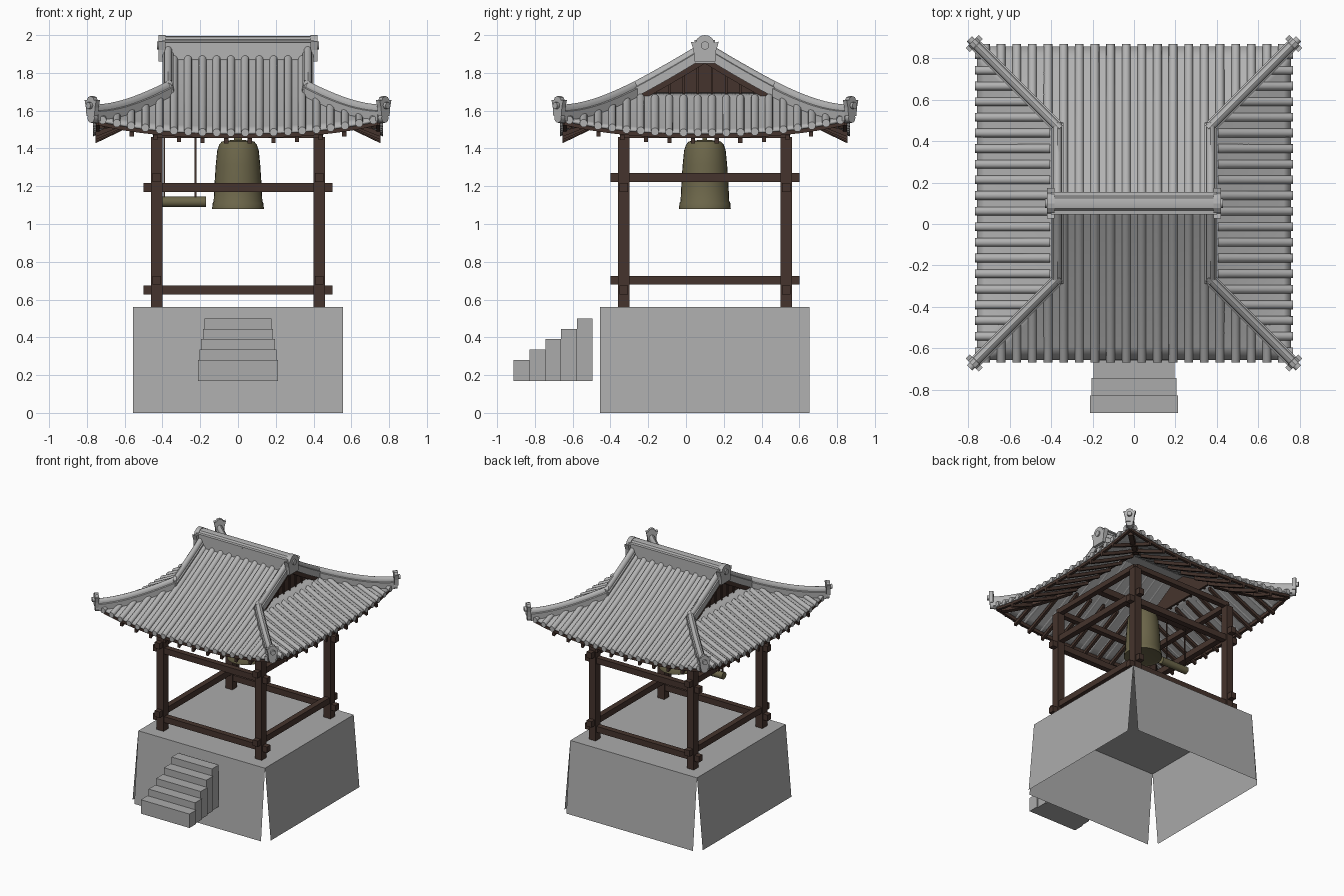
import bpy, bmesh, math
from mathutils import Vector

if "Cube" in bpy.data.objects:
    bpy.data.objects.remove(bpy.data.objects["Cube"])

YC = 0.1        # pavilion centre in y
HALF = 0.77     # half width of the eaves
GABLE = 0.37    # half length of the upper roof


def material(name, r, g, b):
    m = bpy.data.materials.new(name)
    m.use_nodes = True
    m.diffuse_color = (r, g, b, 1)
    m.node_tree.nodes["Principled BSDF"].inputs["Base Color"].default_value = (r, g, b, 1)
    return m


TILE = material("roof tile grey", 0.45, 0.45, 0.45)
STONE = material("stone grey", 0.41, 0.41, 0.41)
WOOD = material("dark brown wood", 0.06, 0.034, 0.026)
BRONZE = material("olive bronze", 0.15, 0.133, 0.068)


def finish(name, bm, mat, smooth=False, recalc=True):
    if recalc:
        bmesh.ops.recalc_face_normals(bm, faces=bm.faces)
    me = bpy.data.meshes.new(name)
    bm.to_mesh(me)
    bm.free()
    me.materials.append(mat)
    ob = bpy.data.objects.new(name, me)
    bpy.context.collection.objects.link(ob)
    if smooth:
        bpy.ops.object.select_all(action='DESELECT')
        ob.select_set(True)
        bpy.context.view_layer.objects.active = ob
        bpy.ops.object.shade_smooth_by_angle(angle=math.radians(40))
    return ob


def sweep(name, paths, section, mat, smooth=False):
    """Carry a (sideways, upward) section along each path."""
    bm = bmesh.new()
    for path in paths:
        pts = [Vector(p) for p in path]
        rings = []
        for i, p in enumerate(pts):
            t = pts[min(i + 1, len(pts) - 1)] - pts[max(i - 1, 0)]
            side = t.cross(Vector((0, 0, 1))).normalized()
            rings.append([bm.verts.new(p + side * s + Vector((0, 0, u))) for s, u in section])
        n = len(section)
        for a, b in zip(rings, rings[1:]):
            for k in range(n):
                bm.faces.new((a[k], a[(k + 1) % n], b[(k + 1) % n], b[k]))
        bm.faces.new(rings[0])
        bm.faces.new(rings[-1])
    return finish(name, bm, mat, smooth)


def boxes(name, spans, mat):
    """Boxes given as (x0, x1, y0, y1, z0, z1)."""
    bm = bmesh.new()
    for x0, x1, y0, y1, z0, z1 in spans:
        vs = bmesh.ops.create_cube(bm, size=1)["verts"]
        for v in vs:
            v.co = ((x0 + x1) / 2 + v.co.x * (x1 - x0),
                    (y0 + y1) / 2 + v.co.y * (y1 - y0),
                    (z0 + z1) / 2 + v.co.z * (z1 - z0))
    return finish(name, bm, mat)


def rect(w, low, high):
    return [(-w, low), (w, low), (w, high), (-w, high)]


def circle(r, n=12):
    return [(r * math.cos(k * math.tau / n), r * math.sin(k * math.tau / n)) for k in range(n)]


def mirrored(half):
    return half + [(-s, u) for s, u in reversed(half) if s > 0]


def roof_z(d, a):
    """Height at distance d from the centre, a along the eave."""
    return 1.9 - 0.62 * d + 0.1 * d * d + 0.08 * (abs(a) / HALF) ** 2.5 * (d / HALF) ** 2


def place(side, d, a, dz=0):
    x, y = [(a, -d), (d, a), (-a, d), (-d, -a)][side]
    return Vector((x, YC + y, roof_z(d, a) + dz))


def slope(side, d0, d1, a, dz=0, n=8):
    return [place(side, d0 + (d1 - d0) * i / n, a, dz) for i in range(n + 1)]


# Plinth: flat top and four outward leaning panels, open at the corners
R, LEAN, TOP = 0.555, 0.05, 0.56
bm = bmesh.new()
bm.faces.new([bm.verts.new((x * R, YC + y * R, TOP)) for x, y in ((-1, -1), (1, -1), (1, 1), (-1, 1))])
for s in range(4):
    quad = []
    for d, a, z in ((R + LEAN, -R, 0), (R + LEAN, R, 0), (R, R, TOP), (R, -R, TOP)):
        p = place(s, d, a)
        quad.append(bm.verts.new((p.x, p.y, z)))
    bm.faces.new(quad)
finish("stone_plinth", bm, STONE, recalc=False)

# Steps
boxes("stone_steps", [(-0.213 + 0.009 * i, 0.213 - 0.009 * i, -0.912 + 0.0835 * i, -0.828 + 0.0835 * i,
                       0.17, 0.28 + 0.055 * i) for i in range(5)], STONE)

# Posts and tie beams
P, H = 0.43, 0.03
boxes("posts", [(x - H, x + H, YC + y - H, YC + y + H, TOP, 1.46) for x in (-P, P) for y in (-P, P)], WOOD)
ties = []
for z in (0.627, 1.17):
    for p in (-P, P):
        ties.append((-0.5, 0.5, YC + p - 0.022, YC + p + 0.022, z, z + 0.047))
        ties.append((p - 0.022, p + 0.022, YC - 0.5, YC + 0.5, z + 0.052, z + 0.099))
boxes("tie_beams", ties, WOOD)
plates = []
for p in (-P, P):
    plates.append((-P, P, YC + p - 0.02, YC + p + 0.02, 1.455, 1.495))
    plates.append((p - 0.02, p + 0.02, YC - P, YC + P, 1.455, 1.495))
plates.append((-P, P, YC - 0.025, YC + 0.025, 1.46, 1.51))
boxes("top_beams", plates, WOOD)

# Bell, turned from a profile
bm = bmesh.new()
profile = [(0.12, 1.085), (0.137, 1.08), (0.135, 1.11), (0.129, 1.12), (0.124, 1.22), (0.118, 1.31),
           (0.11, 1.39), (0.1, 1.42), (0.085, 1.437), (0.03, 1.445)]
rings = [[bm.verts.new((s, YC + u, z)) for s, u in circle(r, 28)] for r, z in profile]
for a, b in zip(rings, rings[1:]):
    for k in range(28):
        bm.faces.new((a[k], a[(k + 1) % 28], b[(k + 1) % 28], b[k]))
bm.faces.new(rings[0])
bm.faces.new(rings[-1])
finish("bell", bm, BRONZE, True)
boxes("bell_hanger", [(-0.02, 0.02, YC - 0.012, YC + 0.012, 1.44, 1.47)], BRONZE)

# Striker log on two ropes
sweep("striker_log", [[(-0.405, YC, 1.117), (-0.17, YC, 1.117)]], circle(0.028), BRONZE, True)
boxes("striker_ropes", [(x - 0.004, x + 0.004, YC - 0.004, YC + 0.004, 1.14, 1.48) for x in (-0.39, -0.225)], WOOD)

# Roof skin: four curved slopes
bm = bmesh.new()
for s in range(4):
    start, rows, cols = (0 if s % 2 == 0 else GABLE - 0.02), 12, 20
    grid = []
    for i in range(rows + 1):
        d = start + (0.757 - start) * i / rows
        w = max(d, GABLE) if s % 2 == 0 else d
        grid.append([bm.verts.new(place(s, d, w * (2 * j / cols - 1))) for j in range(cols + 1)])
    for a, b in zip(grid, grid[1:]):
        for j in range(cols):
            bm.faces.new((a[j], b[j], b[j + 1], a[j + 1]))
skin = finish("roof_skin", bm, TILE, True, recalc=False)
mod = skin.modifiers.new("thickness", 'SOLIDIFY')
mod.thickness = 0.016

# Rows of round tiles
tiles = []
for s in range(4):
    for i in range(-10, 10):
        a = (i + 0.5) * 0.0755
        first = 0.03 if s % 2 == 0 and abs(a) < GABLE else max(abs(a), 0.405)
        tiles.append(slope(s, first, 0.768, a))
sweep("round_tiles", tiles, circle(0.021, 10), TILE, True)

# Eave boards, rafters and hip rafters
eaves = [[place(s, 0.742, 0.742 * (j / 10 - 1)) for j in range(21)] for s in range(4)]
sweep("eave_boards", eaves, rect(0.01, -0.04, -0.014), WOOD)
rafters = [slope(s, max(0.36, abs(a)), 0.755, a, -0.012, 4)
           for s in range(4) for a in [(i + 0.5) * 0.125 for i in range(-5, 5)]]
sweep("rafters", rafters, rect(0.011, -0.05, -0.024), WOOD)
hips = [[place(s, d / 100, d / 100) for d in range(36, 80, 4)] for s in range(4)]
sweep("hip_rafters", [h[:-1] for h in hips], rect(0.018, -0.06, -0.016), WOOD)

# Gable walls, battens and barge boards
wall = [(s * d, roof_z(d, 0) - 0.02) for s, d in ((-1, GABLE), (1, GABLE), (1, 0.18), (1, 0), (-1, 0.18))]
sweep("gable_walls", [[(s * 0.335, YC, 0), (s * 0.35, YC, 0)] for s in (-1, 1)], wall, WOOD)
battens = []
for s in (-1, 1):
    for i in range(-4, 4):
        a = (i + 0.5) * 0.075
        battens.append((s * 0.354 - 0.006, s * 0.354 + 0.006, YC + a - 0.006, YC + a + 0.006,
                        1.66, roof_z(abs(a), 0) - 0.02))
boxes("gable_battens", battens, WOOD)
verges = [slope(s, 0.0, 0.39, e * GABLE) for s in (0, 2) for e in (-1, 1)]
sweep("barge_boards", verges, rect(0.018, -0.05, -0.012), WOOD)

# Verge and hip ridges with a round cap
cap = mirrored([(0.029, -0.018), (0.029, 0.034), (0.021, 0.038), (0.02, 0.053), (0.012, 0.065), (0, 0.07)])
sweep("verge_ridges", verges, cap, TILE, True)
sweep("hip_ridges", hips, cap, TILE, True)

# Main ridge
ridge = mirrored([(0.047, -0.08), (0.047, 0.03), (0.054, 0.034), (0.054, 0.044), (0.034, 0.046), (0.026, 0.06), (0, 0.066)])
sweep("main_ridge", [[(-0.4, YC, 1.93), (0.4, YC, 1.93)]], ridge, TILE, True)

# Ornamental end tiles with round bosses
plate = mirrored([(0.055, -0.07), (0.06, -0.01), (0.074, 0.035), (0.05, 0.03), (0.042, 0.05), (0.022, 0.066), (0, 0.07)])
sweep("ridge_end_tiles", [[(s * 0.385, YC, 1.93), (s * 0.42, YC, 1.93)] for s in (-1, 1)], plate, TILE)
sweep("ridge_bosses", [[(s * 0.41, YC, 1.945), (s * 0.43, YC, 1.945)] for s in (-1, 1)], circle(0.022), TILE, True)
ends, bosses, lower = [], [], []
for s in range(4):
    c = place(s, 0.77, 0.77)
    out = Vector((c.x, c.y - YC, 0)).normalized()
    up = Vector((0, 0, 0.065))
    ends.append([c + up - out * 0.012, c + up + out * 0.016])
    bosses.append([c + up, c + up + out * 0.034])
    lower.append([c - out * 0.05, c + out * 0.012])
small = mirrored([(0.03, -0.055), (0.034, -0.01), (0.044, 0.03), (0.028, 0.028), (0.018, 0.044), (0, 0.05)])
sweep("hip_end_tiles", ends, small, TILE)
sweep("hip_bosses", bosses, circle(0.018), TILE, True)
sweep("corner_tiles", lower, circle(0.026), TILE, True)
